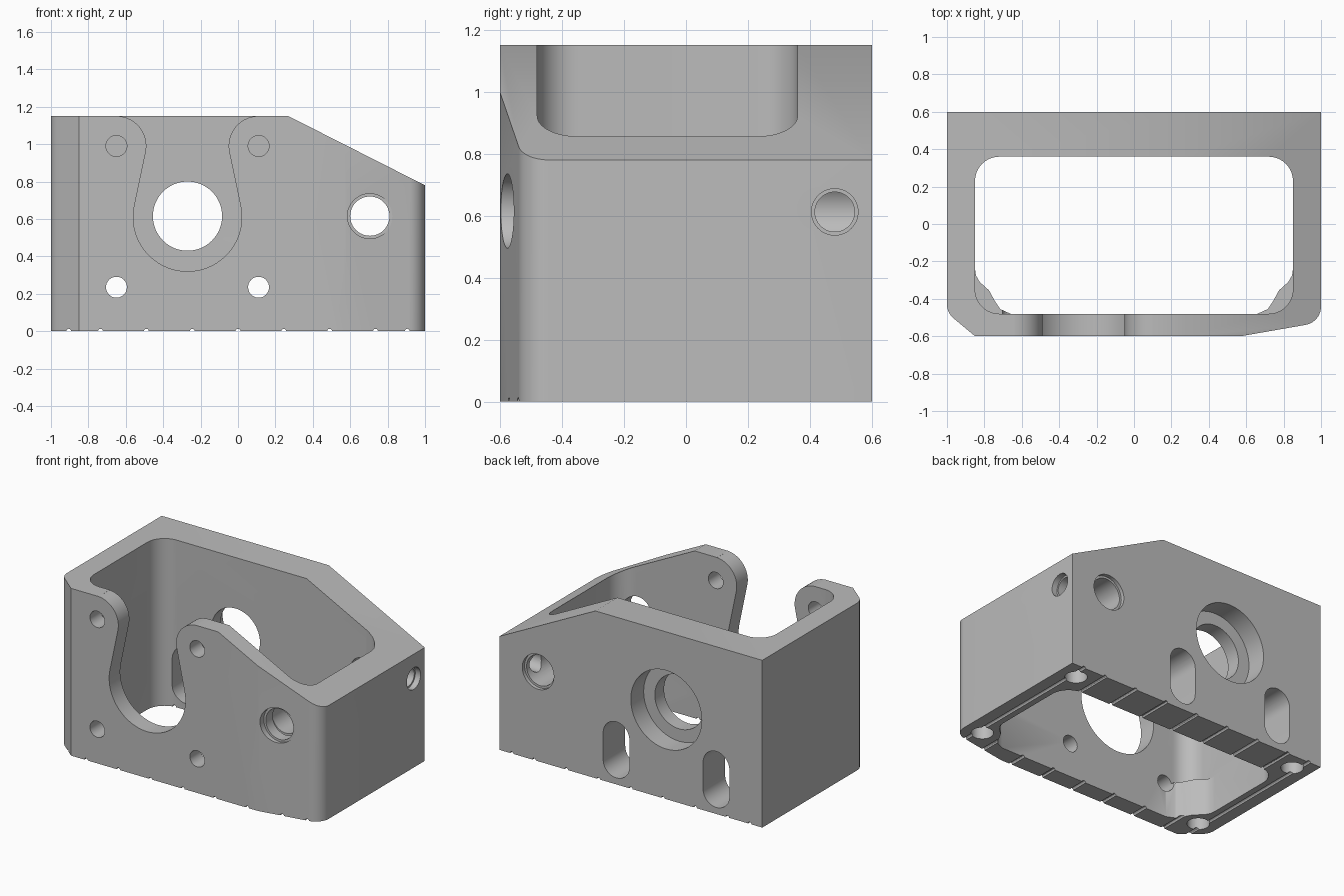
import bpy, bmesh, math
from mathutils import Vector

if "Cube" in bpy.data.objects:
    bpy.data.objects.remove(bpy.data.objects["Cube"])

metal = bpy.data.materials.new("grey metal")
metal.diffuse_color = (0.5, 0.5, 0.5, 1)
metal.use_nodes = True
metal.node_tree.nodes["Principled BSDF"].inputs["Base Color"].default_value = metal.diffuse_color


def fillet(corners, steps=10):
    """Round a closed outline given as (x, y, radius)."""
    out, n = [], len(corners)
    for i, (x, y, r) in enumerate(corners):
        p = Vector((x, y))
        if r == 0:
            out.append((x, y))
            continue
        a = (Vector(corners[i - 1][:2]) - p).normalized()
        b = (Vector(corners[(i + 1) % n][:2]) - p).normalized()
        half = a.angle(b) / 2
        c = p + (a + b).normalized() * (r / math.sin(half))
        t = r / math.tan(half)
        u, v = p + a * t - c, p + b * t - c
        for k in range(steps + 1):
            w = (u * math.sin((1 - k / steps) * (math.pi / 2 - half) * 2)
                 + v * math.sin(k / steps * (math.pi / 2 - half) * 2))
            out.append(tuple(c + w.normalized() * r))
    return out


def arc(cx, cy, r, a0, a1, steps=24):
    angles = [math.radians(a0 + (a1 - a0) * k / steps) for k in range(steps + 1)]
    return [(cx + r * math.cos(a), cy + r * math.sin(a)) for a in angles]


def circle(cx, cy, r, steps=48):
    return arc(cx, cy, r, 0, 360, steps)[:-1]


def prism(name, outline, lo, hi, axis="z"):
    """Extrude an outline along an axis; the outline uses the other two axes in order."""
    place = {"x": lambda u, v, d: (d, u, v),
             "y": lambda u, v, d: (u, d, v),
             "z": lambda u, v, d: (u, v, d)}[axis]
    bm = bmesh.new()
    ends = [[bm.verts.new(place(u, v, d)) for u, v in outline] for d in (lo, hi)]
    bm.faces.new(ends[0])
    bm.faces.new(ends[1])
    n = len(outline)
    for i in range(n):
        j = (i + 1) % n
        bm.faces.new((ends[0][i], ends[0][j], ends[1][j], ends[1][i]))
    bmesh.ops.recalc_face_normals(bm, faces=bm.faces[:])
    me = bpy.data.meshes.new(name)
    bm.to_mesh(me)
    bm.free()
    ob = bpy.data.objects.new(name, me)
    bpy.context.collection.objects.link(ob)
    return ob


# Outer block with a chamfered left corner and a tapered right corner
body = prism("housing", fillet([(-1, 0.6, 0), (-1, -0.475, 0.1), (-0.85, -0.6, 0),
                                (0.57, -0.6, 0), (1, -0.525, 0.1), (1, 0.6, 0)]), 0, 1.15)
body.data.materials.append(metal)
bpy.context.view_layer.objects.active = body
body.select_set(True)


def cut(outline, lo, hi, axis="z"):
    cutter = prism("cutter", outline, lo, hi, axis)
    cutter.hide_render = True
    mod = body.modifiers.new("cut", "BOOLEAN")
    mod.operation, mod.solver, mod.object = "DIFFERENCE", "EXACT", cutter
    bpy.ops.object.modifier_apply(modifier=mod.name)
    bpy.data.objects.remove(cutter)


# Sloped top right
cut([(0.07, 1.251), (1.1, 0.729), (1.1, 1.3), (0.07, 1.3)], -1, 1, "y")

# Cavity, full width above the two front screw bosses
cut(fillet([(-0.85, 0.36, 0.13), (-0.85, -0.48, 0.13),
            (0.85, -0.48, 0.13), (0.85, 0.36, 0.13)]), 0.25, 1.4)
boss = [(0.66, -0.48), (0.715, -0.455), (0.745, -0.41), (0.775, -0.355),
        (0.825, -0.31), (0.845, -0.275), (0.85, -0.24)]
rear = arc(0.72, 0.23, 0.13, 0, 90, 10)
right = boss + rear
cut(right + [(-x, y) for x, y in reversed(right)], -0.1, 0.3)

# Keyhole opening in the front wall
tilt = 45 - math.degrees(math.acos(0.45 / math.hypot(0.38, 0.38)))
half = (arc(-0.27, 0.61, 0.29, -90, tilt, 28)
        + arc(0.11, 0.99, 0.16, 180 + tilt, 94, 20) + [(0.10, 1.4)])
cut(half + [(-0.54 - x, z) for x, z in reversed(half[1:])], -0.8, -0.3, "y")

# Four mounting holes in the front wall
for x in (-0.65, 0.11):
    for z in (0.235, 0.99):
        cut(circle(x, z, 0.056, 32), -0.8, -0.3, "y")

# Bearing bore and its counterbore in the back wall
cut(circle(-0.27, 0.615, 0.185, 64), 0.2, 0.8, "y")
cut(circle(-0.27, 0.615, 0.27, 64), 0.46, 0.8, "y")

# Tool access slots in the back wall
for x in (-0.65, 0.11):
    cut(arc(x, 0.33, 0.1, 0, 180) + arc(x, 0.145, 0.1, 180, 360), 0.2, 0.8, "y")

# Stepped cross hole through front and back walls
cut(circle(0.705, 0.615, 0.105), -0.8, 0.8, "y")
cut(circle(0.705, 0.615, 0.12), -0.8, -0.555, "y")
cut(circle(0.705, 0.615, 0.12), 0.575, 0.8, "y")

# Stepped hole in the right side
cut(circle(0.48, 0.612, 0.064), 0.7, 1.2, "x")
cut(circle(0.48, 0.612, 0.075), 0.96, 1.2, "x")

# Screw holes in the underside
for x in (-0.87, 0.87):
    for y in (-0.42, 0.48):
        cut(circle(x, y, 0.07, 32), -0.1, 0.2)

# Shallow grooves across the underside
for x in (-0.905, -0.735, -0.49, -0.245, 0, 0.245, 0.49, 0.735, 0.905):
    cut(circle(x, 0, 0.013, 12), -0.8, 0.8, "y")

bpy.ops.object.shade_smooth_by_angle(angle=math.radians(30))
